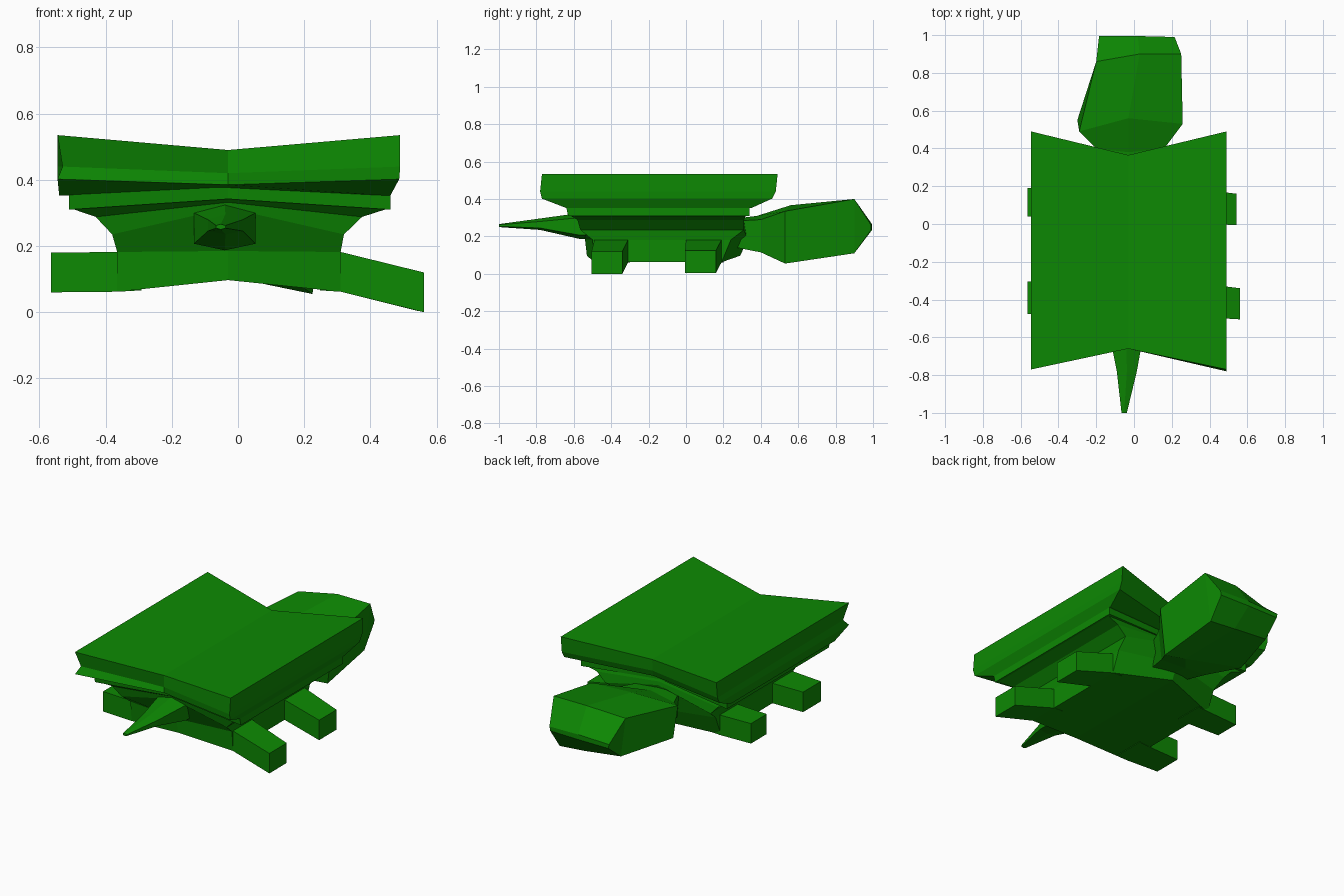
import bpy, bmesh
from mathutils import Vector

green = bpy.data.materials.new("green")
green.diffuse_color = (0.004, 0.25, 0.001, 1)
MID = -0.03


def loft(name, rings):
    """Skin a list of equal-sized rings and cap both ends."""
    bm = bmesh.new()
    loops = [[bm.verts.new(Vector(p)) for p in r] for r in rings]
    n = len(loops[0])
    for a, b in zip(loops, loops[1:]):
        for i in range(n):
            j = (i + 1) % n
            bm.faces.new((a[i], a[j], b[j], b[i]))
    for r in (loops[0], loops[-1]):
        if n == 6:  # fold the cap along the centre line
            bm.faces.new((r[0], r[1], r[4], r[5]))
            bm.faces.new((r[1], r[2], r[3], r[4]))
        else:
            bm.faces.new(r)
    bmesh.ops.recalc_face_normals(bm, faces=bm.faces)
    me = bpy.data.meshes.new(name)
    bm.to_mesh(me)
    bm.free()
    me.materials.append(green)
    ob = bpy.data.objects.new(name, me)
    bpy.context.collection.objects.link(ob)
    return ob


def vee(xl, xr, yf, yfm, yb, ybm, z, zm):
    """Rectangle folded along the spine, with its own middle depth and height."""
    return [(xl, yf, z), (MID, yfm, zm), (xr, yf, z),
            (xr, yb, z), (MID, ybm, zm), (xl, yb, z)]


# shell: thick folded slab with an undercut and one notched corner
waist = vee(-0.545, 0.49, -0.78, -0.66, 0.48, 0.36, 0.44, 0.42)
waist[0] = (-0.53, -0.735, 0.44)
loft("shell_slab", [
    vee(-0.545, 0.49, -0.77, -0.66, 0.49, 0.365, 0.535, 0.49),
    waist,
    vee(-0.545, 0.487, -0.77, -0.66, 0.46, 0.35, 0.402, 0.385),
    vee(-0.54, 0.46, -0.64, -0.59, 0.35, 0.30, 0.352, 0.375)])

# thin plate under the shell
loft("shell_plate", [
    vee(-0.51, 0.46, -0.64, -0.60, 0.34, 0.29, 0.354, 0.384),
    vee(-0.51, 0.46, -0.63, -0.60, 0.34, 0.29, 0.31, 0.342)])

# body: narrows down from the plate to the belly
loft("body", [
    vee(-0.50, 0.45, -0.62, -0.59, 0.32, 0.28, 0.312, 0.342),
    vee(-0.43, 0.375, -0.58, -0.58, 0.31, 0.30, 0.288, 0.332),
    vee(-0.38, 0.32, -0.565, -0.575, 0.31, 0.31, 0.235, 0.315),
    vee(-0.365, 0.31, -0.50, -0.54, 0.24, 0.33, 0.182, 0.185),
    vee(-0.365, 0.31, -0.49, -0.53, 0.19, 0.29, 0.062, 0.097)])


# legs: inner x, outer x, inner y range, outer y range, outer bottom z
def leg(name, xi, xo, yi, yo, zo):
    def ring(x, y, z):
        return [(x, y[0], z), (x, y[1], z), (x, y[1], z + 0.12), (x, y[0], z + 0.12)]
    loft(name, [ring(xi * 0.8, yi, 0.066), ring(xi, yi, 0.062), ring(xo, yo, zo)])


leg("front_right_leg", 0.31, 0.562, (-0.49, -0.31), (-0.505, -0.34), 0.0)
leg("rear_right_leg", 0.31, 0.543, (0.0, 0.19), (-0.005, 0.16), 0.004)
leg("front_left_leg", -0.365, -0.565, (-0.49, -0.30), (-0.475, -0.305), 0.06)
leg("rear_left_leg", -0.365, -0.565, (0.03, 0.20), (0.04, 0.19), 0.06)


# boxy six-sided head section; each corner is (x, y offset, z)
def head_ring(y, *corners):
    return [(x, y + d, z) for x, d, z in corners]


# corners run: top left, top middle, top right, low right, low middle, low left
loft("head", [
    head_ring(0.22, (-0.12, 0, 0.28), (MID, 0, 0.29), (0.08, 0, 0.28),
              (0.08, 0, 0.15), (MID, 0, 0.15), (-0.12, 0, 0.15)),
    head_ring(0.40, (-0.20, 0, 0.29), (MID, -0.02, 0.31), (0.16, 0, 0.29),
              (0.14, 0, 0.115), (MID, 0, 0.125), (-0.18, 0, 0.14)),
    head_ring(0.53, (-0.29, -0.04, 0.33), (MID, 0.03, 0.367), (0.258, 0, 0.335),
              (0.225, 0, 0.055), (0.08, 0, 0.085), (-0.30, 0.02, 0.16)),
    head_ring(0.90, (-0.20, -0.04, 0.37), (0.03, 0, 0.40), (0.25, 0, 0.40),
              (0.21, 0, 0.11), (0.04, 0, 0.125), (-0.19, -0.01, 0.15)),
    head_ring(0.995, (-0.185, 0, 0.26), (0.02, 0, 0.265), (0.215, -0.005, 0.26),
              (0.21, -0.005, 0.235), (0.02, 0, 0.235), (-0.18, 0, 0.235))])


# tapered tail at the front: half width, ridge, shoulder, hip and keel heights
def tail_ring(y, x, w, ridge, shoulder, hip, keel):
    return [(x - w, y, shoulder), (x, y, ridge), (x + w, y, shoulder),
            (x + w, y, hip), (x, y, keel), (x - w, y, hip)]


loft("tail", [
    tail_ring(-1.0, -0.052, 0.014, 0.266, 0.262, 0.254, 0.25),
    tail_ring(-0.78, -0.038, 0.053, 0.296, 0.28, 0.245, 0.235),
    tail_ring(-0.57, -0.04, 0.093, 0.325, 0.30, 0.207, 0.187),
    tail_ring(-0.50, -0.04, 0.093, 0.325, 0.30, 0.207, 0.187)])
